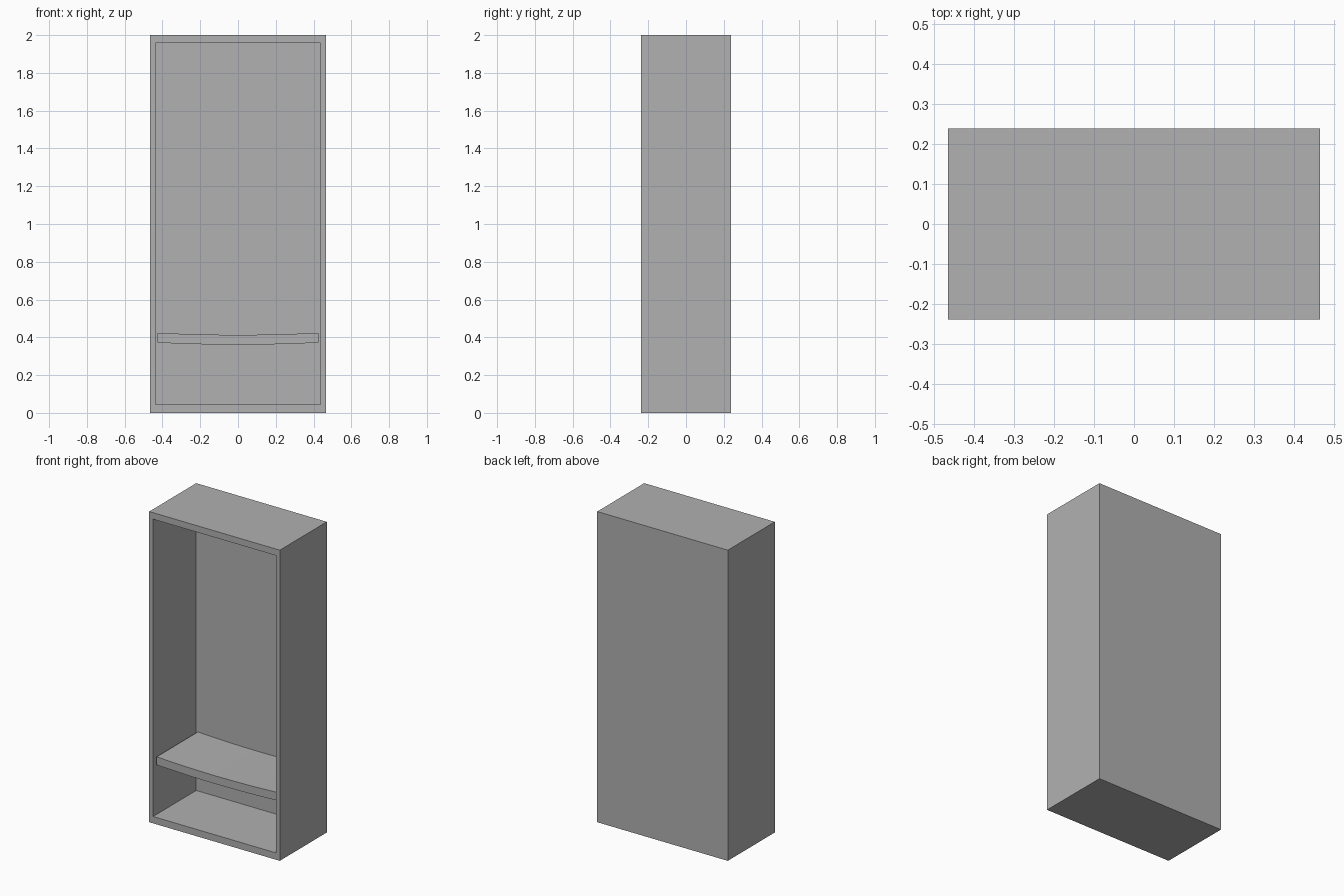
import bpy, bmesh

if "Cube" in bpy.data.objects:
    bpy.data.objects.remove(bpy.data.objects["Cube"])

W, D, H = 0.465, 0.239, 2.0      # half width, half depth, height
T, BACK = 0.039, 0.2             # wall thickness, inner face of the back
Z0, Z1 = 0.044, 1.958            # inner floor and ceiling

grey = bpy.data.materials.new("plain_grey")
grey.diffuse_color = (0.44, 0.44, 0.44, 1)
grey.use_nodes = True
grey.node_tree.nodes["Principled BSDF"].inputs["Base Color"].default_value = grey.diffuse_color


def make_object(name, bm):
    bmesh.ops.recalc_face_normals(bm, faces=bm.faces)
    mesh = bpy.data.meshes.new(name)
    bm.to_mesh(mesh)
    bm.free()
    mesh.materials.append(grey)
    obj = bpy.data.objects.new(name, mesh)
    bpy.context.collection.objects.link(obj)
    return obj


# Cabinet: a box whose front face is inset and pushed back into a recess
bm = bmesh.new()
bmesh.ops.create_cube(bm, size=1)
for v in bm.verts:
    v.co = (v.co.x * 2 * W, v.co.y * 2 * D, (v.co.z + 0.5) * H)
bm.normal_update()
front = next(f for f in bm.faces if f.normal.y < -0.9)
bmesh.ops.inset_region(bm, faces=[front], thickness=T)
for v in front.verts:
    v.co.z = Z1 if v.co.z > 1 else Z0
recess = bmesh.ops.extrude_discrete_faces(bm, faces=[front])["faces"][0]
for v in recess.verts:
    v.co.y = BACK
make_object("cabinet_body", bm)

# Shelf: a board that sags slightly in the middle, set back from the opening
bm = bmesh.new()
inner, steps, thick, sag = W - T, 10, 0.052, 0.011
xs = [-inner + 2 * inner * i / steps for i in range(steps + 1)]
tops = [(x, 0.424 - sag * (1 - (x / inner) ** 2)) for x in xs]
outline = tops + [(x, z - thick) for x, z in reversed(tops)]
profile = bm.faces.new([bm.verts.new((x, -D + 0.02, z)) for x, z in outline])
ext = bmesh.ops.extrude_face_region(bm, geom=[profile])["geom"]
for v in ext:
    if isinstance(v, bmesh.types.BMVert):
        v.co.y = BACK
shelf = make_object("sagging_shelf", bm)

# Smooth the gentle bend, keep the board edges sharp
bpy.context.view_layer.objects.active = shelf
shelf.select_set(True)
bpy.ops.object.shade_smooth_by_angle()
